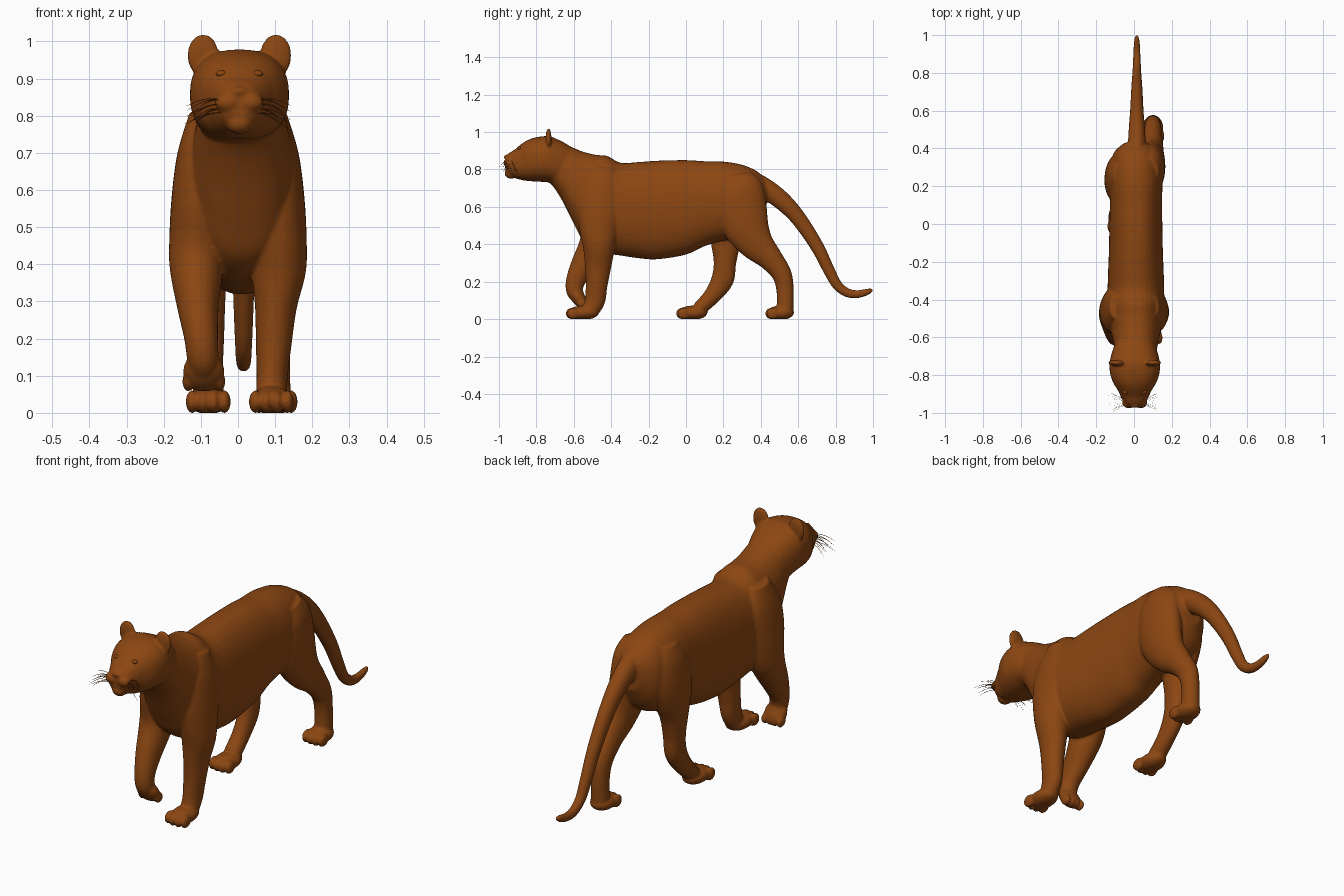
import bpy, bmesh, math, random
from mathutils import Vector, Matrix

random.seed(4)
fur = bpy.data.materials.new("brown fur")
fur.diffuse_color = (0.262, 0.062, 0.006, 1)

skin = bmesh.new()          # all fur shapes gather here, then fuse into one skin


def spline(stations, steps=5):
    """Catmull-Rom interpolation through rows of numbers."""
    s = [Vector(r) for r in stations]
    out = []
    for i in range(len(s) - 1):
        p0, p1, p2, p3 = s[max(i - 1, 0)], s[i], s[i + 1], s[min(i + 2, len(s) - 1)]
        for k in range(steps):
            t = k / steps
            out.append(0.5 * (2 * p1 + (p2 - p0) * t + (2 * p0 - 5 * p1 + 4 * p2 - p3) * t * t
                              + (3 * p1 - p0 - 3 * p2 + p3) * t ** 3))
    return out + [s[-1]]


def loft(bm, stations, power=2.0, upright=False, sides=28):
    """Skin rings (x, y, z, half width, half depth) along a path."""
    rows = spline(stations)
    rings = []
    for i, r in enumerate(rows):
        c = Vector(r[:3])
        tan = Vector(rows[min(i + 1, len(rows) - 1)][:3]) - Vector(rows[max(i - 1, 0)][:3])
        tan.x = 0
        deep = Vector((0, 0, 1)) if upright else Vector((1, 0, 0)).cross(tan.normalized())
        ring = []
        for k in range(sides):
            a = math.tau * k / sides
            u, v = math.cos(a), math.sin(a)
            u = math.copysign(abs(u) ** (2 / power), u)
            v = math.copysign(abs(v) ** (2 / power), v)
            ring.append(bm.verts.new(c + Vector((r[3] * u, 0, 0)) + deep * r[4] * v))
        rings.append(ring)
    for a, b in zip(rings, rings[1:]):
        for k in range(sides):
            n = (k + 1) % sides
            bm.faces.new((a[k], a[n], b[n], b[k]))
    bm.faces.new(rings[0][::-1])
    bm.faces.new(rings[-1])


def slices(bm, rows, cx, power):
    """Loft from side-view rows (y, top, bottom, half width)."""
    loft(bm, [(cx, y, (t + b) / 2, w, (t - b) / 2) for y, t, b, w in rows], power, True, 40)


def ball(bm, centre, radii, tilt=0):
    m = (Matrix.Translation(centre) @ Matrix.Rotation(tilt, 4, 'X')
         @ Matrix.Diagonal((*radii, 1)))
    bmesh.ops.create_uvsphere(bm, u_segments=24, v_segments=16, radius=1, matrix=m)


def paw(x, y, length):
    """Flat paw on the ground with four toes pointing to -y."""
    ball(skin, (x, y, 0.034), (0.056, length, 0.038))
    for k in (-1.5, -0.5, 0.5, 1.5):
        ball(skin, (x + k * 0.029, y - length + 0.022 + abs(k) * 0.007, 0.03),
             (0.017, 0.034, 0.031))


def make(bm, name):
    me = bpy.data.meshes.new(name)
    bmesh.ops.recalc_face_normals(bm, faces=bm.faces)
    bm.to_mesh(me)
    bm.free()
    ob = bpy.data.objects.new(name, me)
    bpy.context.collection.objects.link(ob)
    me.materials.append(fur)
    me.shade_smooth()
    return ob


# torso and neck
slices(skin, [(-0.80, 0.93, 0.78, 0.07), (-0.72, 0.955, 0.72, 0.10), (-0.66, 0.938, 0.63, 0.112),
              (-0.60, 0.915, 0.51, 0.125), (-0.55, 0.895, 0.42, 0.135), (-0.48, 0.878, 0.37, 0.145),
              (-0.42, 0.872, 0.35, 0.15), (-0.35, 0.836, 0.34, 0.15), (-0.25, 0.84, 0.325, 0.147),
              (-0.15, 0.847, 0.32, 0.143), (0, 0.85, 0.345, 0.14), (0.1, 0.844, 0.39, 0.138),
              (0.2, 0.842, 0.42, 0.14), (0.3, 0.825, 0.43, 0.135), (0.38, 0.79, 0.48, 0.115),
              (0.43, 0.74, 0.58, 0.06)], 0.01, 2.25)

# head
slices(skin, [(-0.966, 0.868, 0.80, 0.032), (-0.95, 0.885, 0.775, 0.053), (-0.915, 0.907, 0.755, 0.073),
              (-0.88, 0.936, 0.744, 0.09), (-0.84, 0.96, 0.738, 0.114), (-0.79, 0.974, 0.735, 0.131),
              (-0.73, 0.977, 0.73, 0.132), (-0.67, 0.953, 0.71, 0.118), (-0.62, 0.925, 0.70, 0.10)],
       0.004, 2.4)

# muzzle, nose, chin and ears
ball(skin, (0.004, -0.962, 0.866), (0.022, 0.012, 0.012))
ball(skin, (0.004, -0.935, 0.78), (0.036, 0.034, 0.03))
for s in (-1, 1):
    ball(skin, (0.004 + s * 0.031, -0.945, 0.835), (0.035, 0.031, 0.027))
    ball(skin, (0.004 + s * 0.098, -0.735, 0.962), (0.043, 0.016, 0.058))

# front legs: shared shoulder, one standing and one lifted
def shoulder(s):
    return [(s * 0.095, -0.44, 0.81, 0.035, 0.06), (s * 0.105, -0.45, 0.70, 0.058, 0.115),
            (s * 0.11, -0.46, 0.58, 0.069, 0.12), (s * 0.11, -0.465, 0.47, 0.075, 0.103)]

loft(skin, shoulder(1) + [(0.11, -0.465, 0.38, 0.073, 0.085), (0.102, -0.47, 0.28, 0.056, 0.07),
                          (0.096, -0.478, 0.18, 0.048, 0.058), (0.092, -0.487, 0.10, 0.042, 0.055),
                          (0.09, -0.51, 0.045, 0.042, 0.045)])
paw(0.09, -0.55, 0.085)

loft(skin, shoulder(-1) + [(-0.112, -0.49, 0.39, 0.072, 0.085), (-0.108, -0.55, 0.285, 0.056, 0.068),
                           (-0.10, -0.59, 0.205, 0.046, 0.052), (-0.095, -0.595, 0.15, 0.043, 0.045),
                           (-0.092, -0.575, 0.115, 0.04, 0.038)])
ball(skin, (-0.092, -0.575, 0.112), (0.056, 0.06, 0.036), 0.6 + math.pi / 2)
for k in (-1.5, -0.5, 0.5, 1.5):
    ball(skin, (-0.092 + k * 0.028, -0.557, 0.085), (0.016, 0.03, 0.026), -0.6)

# hind legs: right one trailing, left one stepping forward
loft(skin, [(0.075, 0.27, 0.77, 0.055, 0.08), (0.085, 0.285, 0.70, 0.072, 0.125),
            (0.092, 0.295, 0.60, 0.073, 0.135), (0.095, 0.32, 0.50, 0.07, 0.125),
            (0.098, 0.375, 0.405, 0.06, 0.095), (0.10, 0.45, 0.325, 0.051, 0.067),
            (0.10, 0.512, 0.24, 0.044, 0.053), (0.10, 0.53, 0.15, 0.04, 0.046),
            (0.10, 0.53, 0.05, 0.042, 0.045)])
paw(0.10, 0.505, 0.073)

loft(skin, [(-0.055, 0.25, 0.77, 0.055, 0.08), (-0.068, 0.25, 0.70, 0.072, 0.12),
            (-0.08, 0.24, 0.60, 0.075, 0.135), (-0.085, 0.225, 0.50, 0.07, 0.115),
            (-0.085, 0.213, 0.40, 0.057, 0.08), (-0.082, 0.208, 0.30, 0.048, 0.06),
            (-0.08, 0.195, 0.21, 0.043, 0.06), (-0.08, 0.14, 0.125, 0.04, 0.046),
            (-0.08, 0.07, 0.055, 0.042, 0.038)])
paw(-0.08, 0.035, 0.08)

# tail
loft(skin, [(0.015, y, z, r * 0.85, r) for y, z, r in
            [(0.34, 0.75, 0.05), (0.42, 0.70, 0.055), (0.51, 0.635, 0.05), (0.60, 0.54, 0.042),
             (0.70, 0.39, 0.036), (0.765, 0.26, 0.031), (0.81, 0.18, 0.027), (0.865, 0.14, 0.024),
             (0.92, 0.134, 0.021), (0.97, 0.146, 0.017), (0.998, 0.157, 0.008)]])

# fuse the fur shapes into one smooth skin
body = make(skin, "cat_body")
bpy.context.view_layer.objects.active = body
body.select_set(True)
fuse = body.modifiers.new("fuse", 'REMESH')
fuse.mode = 'VOXEL'
fuse.voxel_size = 0.006
soft = body.modifiers.new("soften", 'SMOOTH')
soft.factor, soft.iterations = 0.5, 5
for name in ("fuse", "soften"):
    bpy.ops.object.modifier_apply(modifier=name)
for v in body.data.vertices:
    v.co.z = max(v.co.z, 0)
body.data.shade_smooth()

# eyes
eyes = bmesh.new()
for s in (-1, 1):
    ball(eyes, (0.004 + s * 0.049, -0.888, 0.913), (0.014, 0.013, 0.009))
make(eyes, "eyes")

# whiskers: thin arcs fanning out from the muzzle
hairs = bmesh.new()
for s in (-1, 1):
    for k in range(12):
        fan = k / 11
        root = Vector((0.004 + s * 0.05, -0.955 + 0.025 * fan, 0.845 - 0.012 * (k % 4)))
        tip = Vector((s * random.uniform(0.11, 0.145), -0.998 + 0.11 * fan,
                      0.82 - 0.016 * (k % 4) + random.uniform(-0.01, 0.01)))
        mid = (root + tip) / 2 + Vector((0, 0, 0.008))
        r = 0.0012
        loft(hairs, [(*root, r, r), (*mid, r, r), (*tip, r / 3, r / 3)], upright=True, sides=4)
make(hairs, "whiskers")
